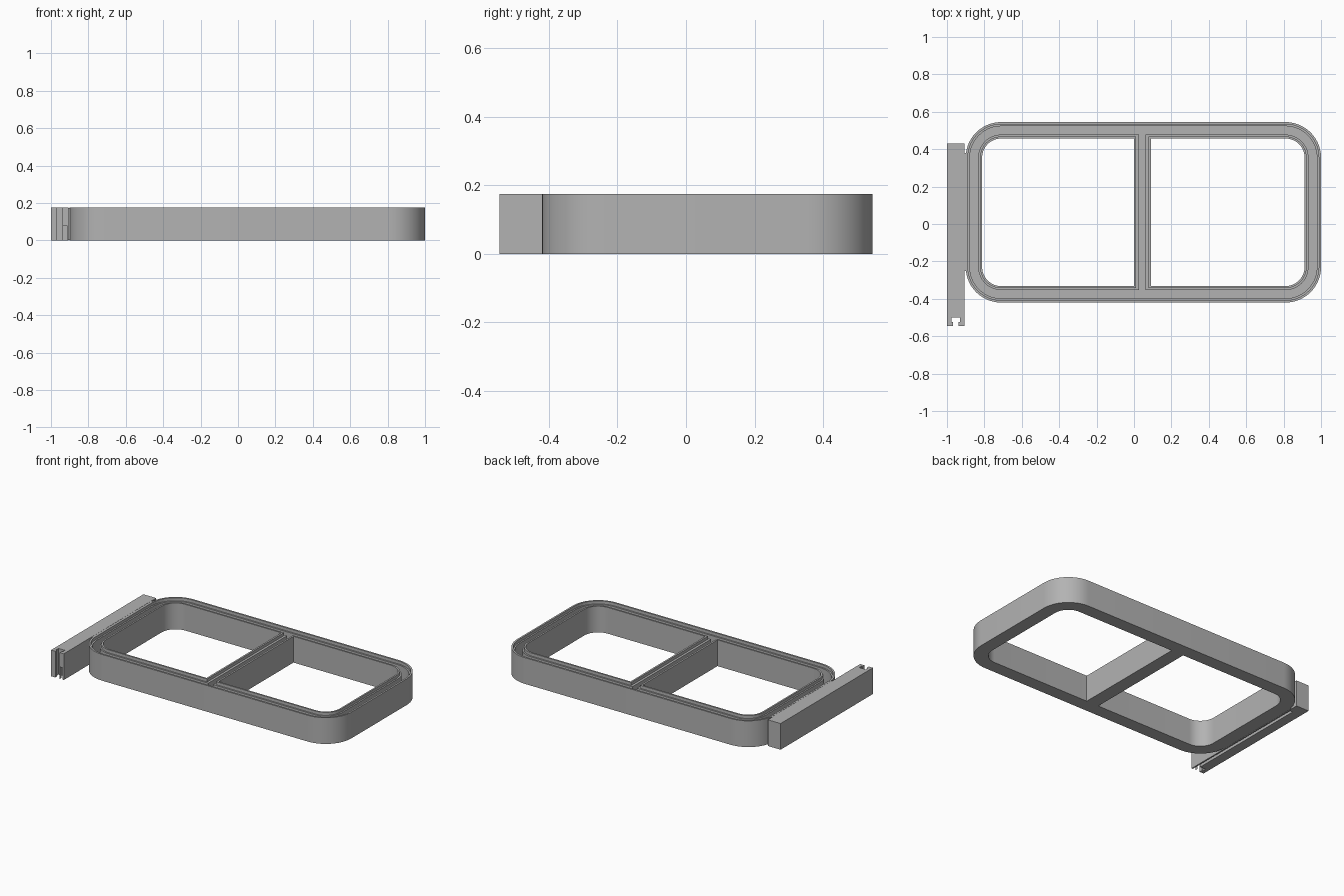
import bpy, bmesh, math

cube = bpy.data.objects.get("Cube")
if cube:
    bpy.data.objects.remove(cube, do_unlink=True)

grey = bpy.data.materials.new("plain grey")
grey.use_nodes = True
colour = (0.45, 0.45, 0.45, 1)
grey.diffuse_color = colour
grey.node_tree.nodes["Principled BSDF"].inputs["Base Color"].default_value = colour

H = 0.175        # total height
FLOOR = 0.02     # channel floor
LEDGE = 0.155    # lid rebate level
X0, X1, Y0, Y1 = -0.9, 1.0, -0.42, 0.545


def prism(name, pts, z0, z1):
    """Upright solid with the given outline."""
    bm = bmesh.new()
    face = bm.faces.new([bm.verts.new((x, y, z0)) for x, y in pts])
    top = bmesh.ops.extrude_face_region(bm, geom=[face])["geom"]
    for v in top:
        if isinstance(v, bmesh.types.BMVert):
            v.co.z = z1
    bmesh.ops.recalc_face_normals(bm, faces=bm.faces)
    mesh = bpy.data.meshes.new(name)
    bm.to_mesh(mesh)
    bm.free()
    mesh.materials.append(grey)
    ob = bpy.data.objects.new(name, mesh)
    bpy.context.collection.objects.link(ob)
    return ob


def outline(x0, x1, y0, y1, r_left, r_right, steps=14):
    """Rectangle with separate corner radii on its left and right ends."""
    pts = []
    for cx, cy, r, start in ((x1, y1, r_right, 0), (x0, y1, r_left, 90),
                             (x0, y0, r_left, 180), (x1, y0, r_right, 270)):
        if r == 0:
            pts.append((cx, cy))
            continue
        ox = cx - r if cx == x1 else cx + r
        oy = cy - r if cy == y1 else cy + r
        for i in range(steps + 1):
            a = math.radians(start + 90 * i / steps)
            pts.append((ox + r * math.cos(a), oy + r * math.sin(a)))
    return pts


def combine(body, tool, operation):
    """Apply a boolean and discard the tool."""
    tool.hide_render = True
    mod = body.modifiers.new("combine", "BOOLEAN")
    mod.operation = operation
    mod.solver = "EXACT"
    mod.object = tool
    bpy.context.view_layer.update()
    deps = bpy.context.evaluated_depsgraph_get()
    mesh = bpy.data.meshes.new_from_object(body.evaluated_get(deps))
    body.modifiers.clear()
    body.data = mesh
    bpy.data.objects.remove(tool, do_unlink=True)


def ring(inset):
    return outline(X0 + inset, X1 - inset, Y0 + inset, Y1 - inset,
                   0.19 - inset, 0.19 - inset)


def window(side, grow, grow_bar):
    """Window outline, grown outwards and towards the divider."""
    inset = 0.088 - grow
    r = 0.19 - inset
    if side < 0:
        return outline(X0 + inset, grow_bar, Y0 + inset, Y1 - inset, r, 0)
    return outline(0.09 - grow_bar, X1 - inset, Y0 + inset, Y1 - inset, 0, r)


# Frame: hollow channel with a lid ledge on both walls
frame = prism("channel_frame", ring(0), 0, H)
combine(frame, prism("channel_cut", ring(0.022), FLOOR, H + 0.1), "DIFFERENCE")
combine(frame, prism("ledge_cut", ring(0.012), LEDGE, H + 0.1), "DIFFERENCE")
for side in (-1, 1):
    combine(frame, prism("inner_wall", window(side, 0.021, 0.028), 0.01, LEDGE), "UNION")
    combine(frame, prism("inner_lip", window(side, 0.011, 0.012), 0.012, H), "UNION")
for side in (-1, 1):
    combine(frame, prism("window_cut", window(side, 0, 0), -0.1, H + 0.1), "DIFFERENCE")

# Side clip: bar with a T-shaped notch at the front end and a groove below
CX = -0.953
half = [(0.047, 0.43), (0.047, Y0 - 0.125), (0.016, Y0 - 0.125),
        (0.016, Y0 - 0.105), (0.024, Y0 - 0.105), (0.024, Y0 - 0.08)]
pts = [(CX + x, y) for x, y in half] + [(CX - x, y) for x, y in reversed(half)]
clip = prism("side_clip", pts, 0, H)
groove = outline(-0.935, -0.915, -0.6, 0.36, 0, 0)
combine(clip, prism("groove_cut", groove, -0.1, 0.08), "DIFFERENCE")

# Bridge joining the clip to the frame
bridge = prism("clip_bridge", outline(-0.91, -0.89, -0.25, 0.38, 0, 0), 0.001, H - 0.001)

for ob in (frame, clip, bridge):
    bpy.ops.object.select_all(action="DESELECT")
    ob.select_set(True)
    bpy.context.view_layer.objects.active = ob
    bpy.ops.object.shade_smooth_by_angle(angle=math.radians(30))
